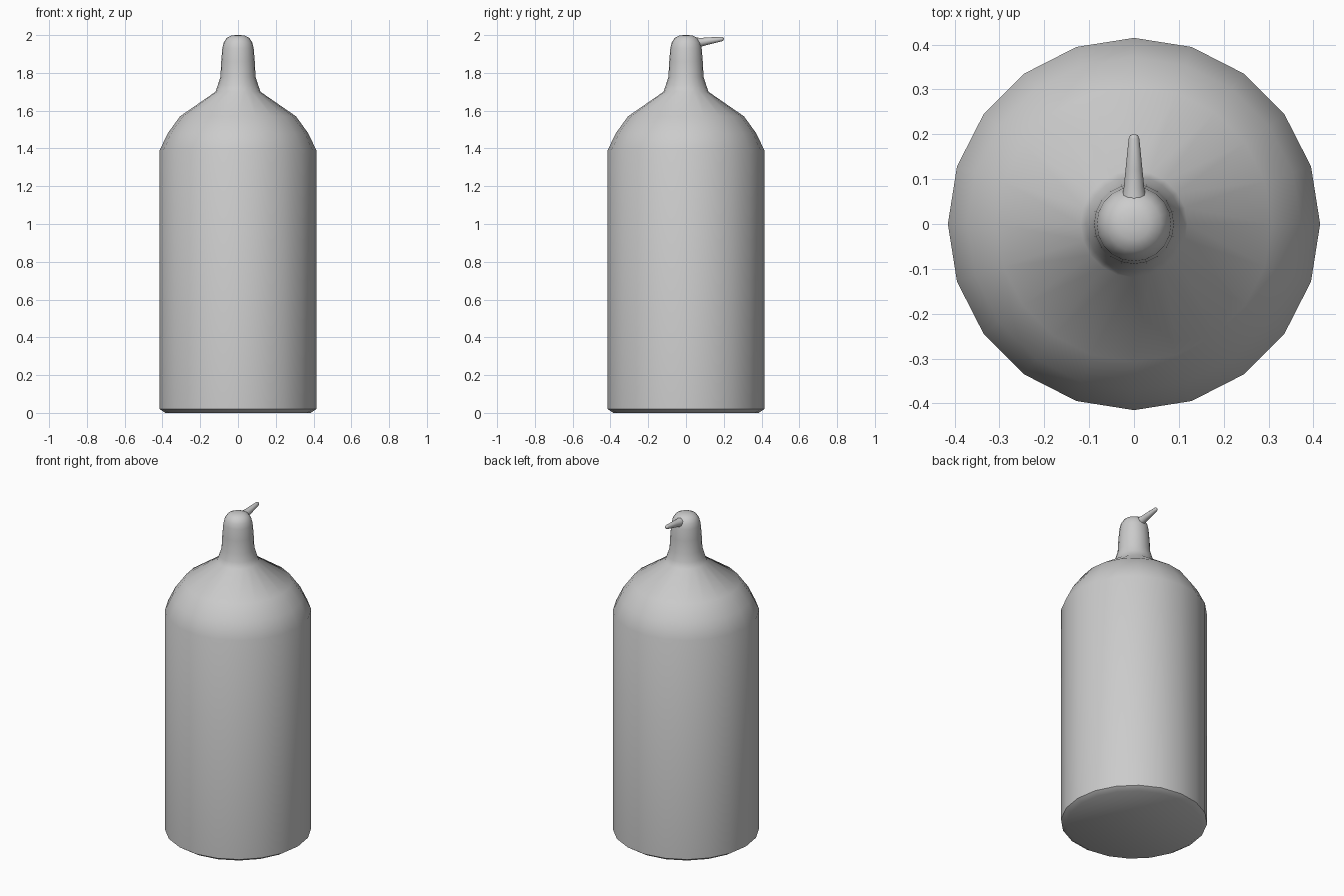
import bpy, bmesh, math
from mathutils import Vector

if "Cube" in bpy.data.objects:
    bpy.data.objects.remove(bpy.data.objects["Cube"])


def skin(name, rings, angle):
    """Bridge a list of point rings, cap both ends and shade smooth by angle."""
    bm = bmesh.new()
    loops = [[bm.verts.new(p) for p in ring] for ring in rings]
    n = len(loops[0])
    for a, b in zip(loops, loops[1:]):
        for i in range(n):
            j = (i + 1) % n
            bm.faces.new((a[i], a[j], b[j], b[i]))
    bm.faces.new(loops[0][::-1])
    bm.faces.new(loops[-1])
    bmesh.ops.recalc_face_normals(bm, faces=bm.faces)
    mesh = bpy.data.meshes.new(name)
    bm.to_mesh(mesh)
    bm.free()
    ob = bpy.data.objects.new(name, mesh)
    bpy.context.collection.objects.link(ob)
    bpy.ops.object.select_all(action='DESELECT')
    ob.select_set(True)
    bpy.context.view_layer.objects.active = ob
    bpy.ops.object.shade_smooth_by_angle(angle=math.radians(angle))
    return ob


def circle(r, n):
    return [(r * math.cos(2 * math.pi * i / n), r * math.sin(2 * math.pi * i / n))
            for i in range(n)]


# Bottle: 20-sided lathe with base, straight wall, rounded shoulder and neck
profile = [(0.385, 0.0), (0.415, 0.02), (0.415, 1.39), (0.372, 1.48), (0.307, 1.57),
           (0.119, 1.70), (0.107, 1.735), (0.093, 1.78), (0.089, 1.86), (0.083, 1.93),
           (0.076, 1.96), (0.06, 1.985), (0.035, 1.997), (0.012, 2.0)]
skin("bottle", [[(x, y, z) for x, y in circle(r, 20)] for r, z in profile], 45)

# Nozzle: thin tapered spout pointing to the back, rounded at its tip
sections = [(0.04, 1.957, 0.031), (0.08, 1.962, 0.023), (0.12, 1.969, 0.019),
            (0.19, 1.979, 0.012), (0.197, 1.98, 0.009), (0.20, 1.98, 0.004)]
skin("nozzle", [[(x, y, zc + z) for x, z in circle(r, 12)] for y, zc, r in sections], 60)
